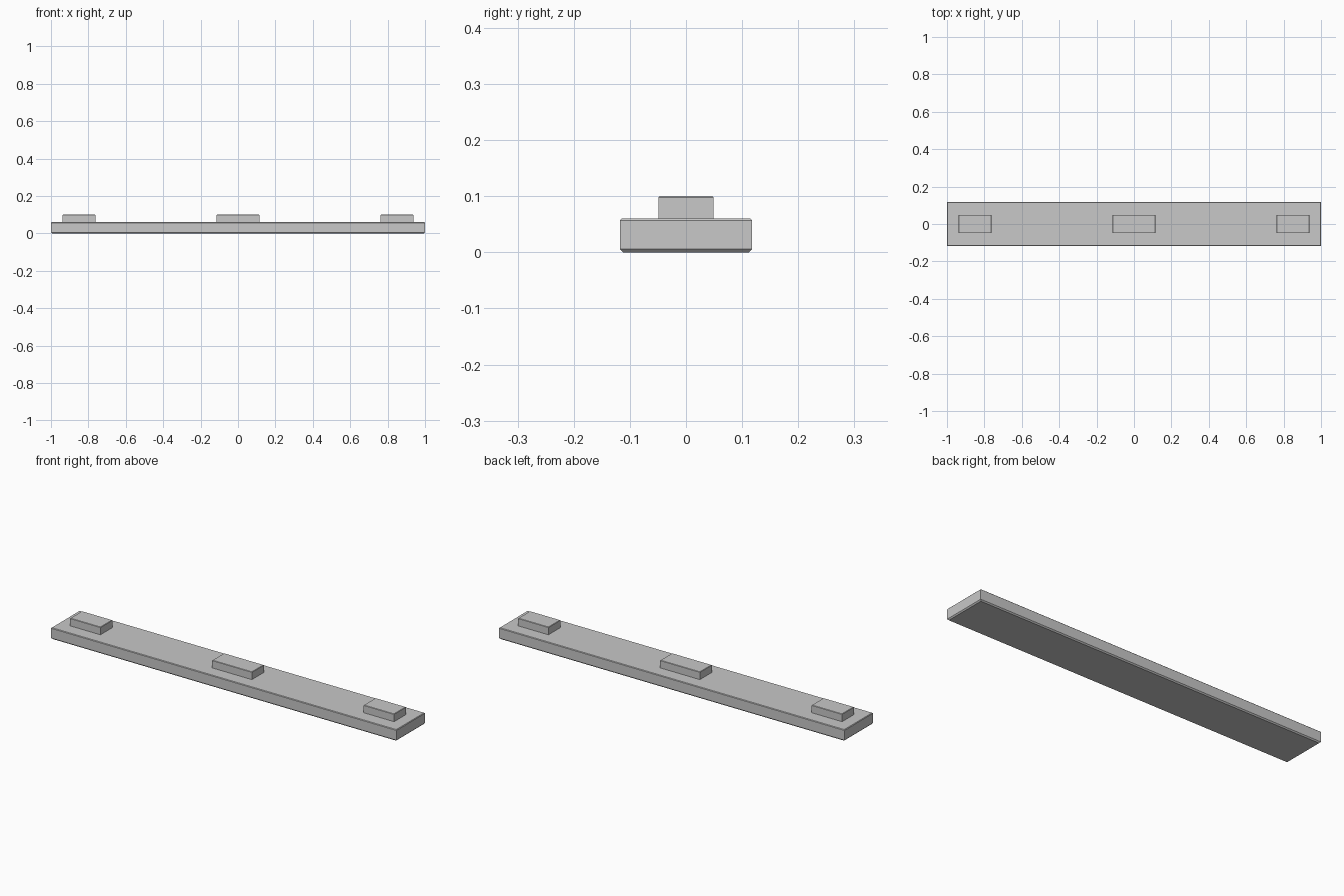
import bpy
import bmesh

# Remove the default cube
cube = bpy.data.objects.get("Cube")
if cube:
    bpy.data.objects.remove(cube, do_unlink=True)

# Single flat grey
grey = bpy.data.materials.new("grey")
grey.use_nodes = True
colour = (0.58, 0.58, 0.58, 1)
grey.diffuse_color = colour
grey.node_tree.nodes["Principled BSDF"].inputs["Base Color"].default_value = colour


def slab(name, x, half_x, half_y, z0, z1, top_cut, bottom_cut=0):
    """Box with chamfered top edges and, optionally, bottom edges."""
    bm = bmesh.new()
    bmesh.ops.create_cube(bm, size=2)
    for v in bm.verts:
        v.co.x *= half_x
        v.co.y *= half_y
        v.co.z = z1 if v.co.z > 0 else z0
    for level, cut in ((z1, top_cut), (z0, bottom_cut)):
        if cut:
            rim = [e for e in bm.edges
                   if all(abs(v.co.z - level) < 1e-5 for v in e.verts)]
            bmesh.ops.bevel(bm, geom=rim, offset=cut, segments=1,
                            affect='EDGES', profile=0.5)
    bmesh.ops.recalc_face_normals(bm, faces=bm.faces)
    mesh = bpy.data.meshes.new(name)
    bm.to_mesh(mesh)
    bm.free()
    mesh.materials.append(grey)
    obj = bpy.data.objects.new(name, mesh)
    obj.location.x = x
    bpy.context.collection.objects.link(obj)
    return obj


# Long plank with a chamfered underside
slab("plank", 0, 1, 0.118, 0, 0.06, 0.003, 0.006)

# Raised blocks along the top
slab("centre_block", 0, 0.115, 0.049, 0.058, 0.1, 0.002)
for side, sign in (("left", 1), ("right", -1)):
    slab(side + "_block", sign * 0.85, 0.088, 0.049, 0.058, 0.1, 0.002)
